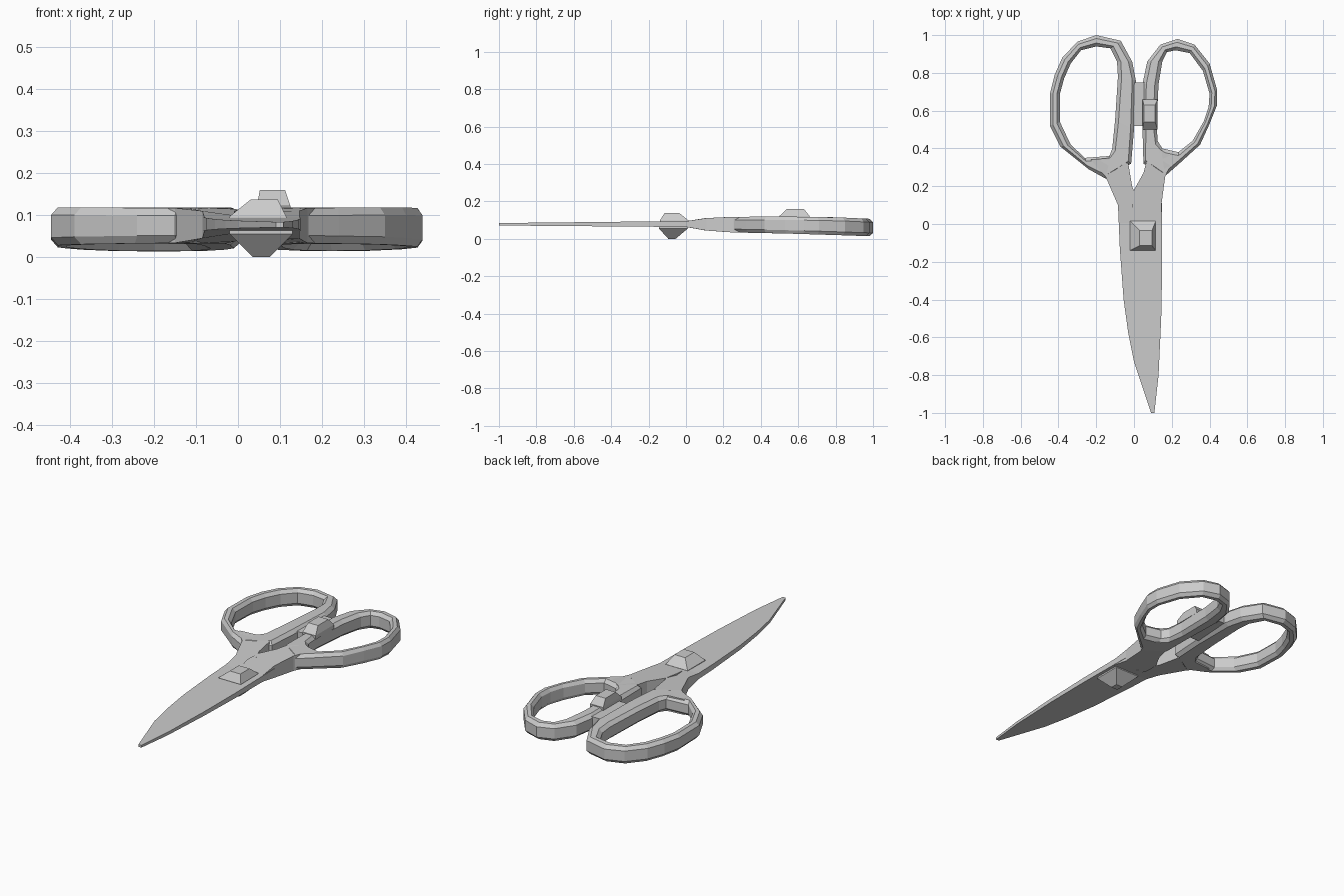
import bpy, bmesh
from mathutils import Vector

if "Cube" in bpy.data.objects:
    bpy.data.objects.remove(bpy.data.objects["Cube"])


def lerp_table(table, y):
    """Interpolate (y, low z, high z) rows."""
    for (ya, la, ha), (yb, lb, hb) in zip(table, table[1:]):
        if y <= yb:
            t = max(0, (y - ya) / (yb - ya))
            return la + (lb - la) * t, ha + (hb - ha) * t
    return table[-1][1:]


HANDLE_Z = [(0.0, .063, .094), (.1, .045, .11), (.24, .034, .117),
            (.5, .029, .119), (.8, .02, .115), (1.0, .013, .106)]


def finish(name, bm):
    bmesh.ops.recalc_face_normals(bm, faces=bm.faces)
    mesh = bpy.data.meshes.new(name)
    bm.to_mesh(mesh)
    bm.free()
    obj = bpy.data.objects.new(name, mesh)
    bpy.context.collection.objects.link(obj)
    return obj


def loft(name, rings, closed=False):
    """Skin a series of rings that have equal point counts."""
    bm = bmesh.new()
    vs = [[bm.verts.new(p) for p in r] for r in rings]
    n, m = len(vs), len(vs[0])
    for i in range(n if closed else n - 1):
        a, b = vs[i], vs[(i + 1) % n]
        for j in range(m):
            k = (j + 1) % m
            bm.faces.new((a[j], a[k], b[k], b[j]))
    if not closed:
        bm.faces.new(vs[0])
        bm.faces.new(vs[-1])
    return finish(name, bm)


def finger_loop(name, pairs):
    """Loop with a bevelled eight-sided section between outer and inner points."""
    rings = []
    for ox, oy, ix, iy in pairs:
        o, i = Vector((ox, oy)), Vector((ix, iy))
        d = (i - o).normalized() * min(.02, (i - o).length * .3)
        section = []
        for p, inset, side in ((o, 0, 0), (o, 0, 1), (o + d, 1, 1), (i - d, 1, 1),
                               (i, 0, 1), (i, 0, 0), (i - d, 1, 0), (o + d, 1, 0)):
            lo, hi = lerp_table(HANDLE_Z, p.y)
            c = 0 if inset else .018
            section.append((p.x, p.y, hi - c if side else lo + c))
        rings.append(section)
    return loft(name, rings, True)


def slab(name, outline, z_range):
    """Extruded outline whose thickness varies along y."""
    low = [(x, y, z_range(y)[0]) for x, y in outline]
    high = [(x, y, z_range(y)[1]) for x, y in outline]
    return loft(name, [low, high])


def box_stack(name, levels):
    """Tapered block from (x0, x1, y0, y1, z) rectangles."""
    return loft(name, [[(a, c, z), (b, c, z), (b, d, z), (a, d, z)]
                       for a, b, c, d, z in levels])


# Finger loops: outer x, y then inner x, y
finger_loop("left_finger_loop", [
    (-.20, 1.0, -.20, .94), (-.30, .965, -.28, .92), (-.38, .88, -.335, .85),
    (-.42, .79, -.37, .77), (-.445, .69, -.392, .69), (-.445, .52, -.392, .54),
    (-.39, .41, -.335, .42), (-.24, .29, -.26, .35), (-.15, .24, -.13, .36),
    (-.015, .32, -.115, .40), (0, .50, -.10, .55), (.01, .76, -.085, .78),
    (-.01, .86, -.09, .86), (-.07, .97, -.125, .93)])
finger_loop("right_finger_loop", [
    (.23, .98, .22, .92), (.32, .95, .295, .905), (.40, .85, .365, .81),
    (.44, .71, .40, .69), (.44, .63, .395, .62), (.40, .53, .37, .545),
    (.35, .42, .31, .44), (.24, .32, .235, .38), (.16, .25, .15, .40),
    (.05, .32, .125, .44), (.045, .50, .12, .53), (.045, .74, .13, .74),
    (.07, .86, .15, .86), (.14, .95, .175, .91)])

# Shanks that thin down into the blades
handle_z = lambda y: lerp_table(HANDLE_Z, y)
slab("left_shank", [(-.23, .34), (-.125, .35), (-.03, .32), (-.01, .2), (.03, .1),
                    (.03, 0), (-.08, 0), (-.085, .1), (-.15, .25)], handle_z)
slab("right_shank", [(.21, .35), (.145, .39), (.065, .33), (.05, .27), (.0, .18),
                     (-.01, .1), (0, 0), (.146, 0), (.146, .11), (.165, .25)], handle_z)

# Two closed blades lying on one another
blade = [(-.085, .11), (-.075, -.13), (-.055, -.4), (-.03, -.58), (0, -.73),
         (.05, -.88), (.09, -1), (.108, -1), (.13, -.8), (.144, -.5),
         (.149, -.24), (.148, .11)]
slab("lower_blade", blade, lambda y: (.071 - .009 * (y + 1) / 1.11, .077))
slab("upper_blade", blade, lambda y: (.077, .084 + .012 * (y + 1) / 1.11))

# Pivot screw head above and pointed nut below
box_stack("pivot_head", [(-.02, .115, -.14, .015, .085), (-.02, .115, -.14, .015, .097),
                         (.03, .095, -.115, -.035, .137)])
box_stack("pivot_nut", [(-.02, .13, -.145, .01, .07), (-.02, .13, -.145, .01, .055),
                        (.035, .075, -.095, -.055, 0)])

# Stop between the handles and its raised thumb pad
box_stack("handle_stop", [(-.01, .06, .52, .75, .04), (-.01, .06, .52, .75, .105)])
box_stack("thumb_pad", [(.045, .125, .5, .66, .10), (.045, .125, .5, .66, .122),
                        (.052, .112, .54, .63, .16)])
